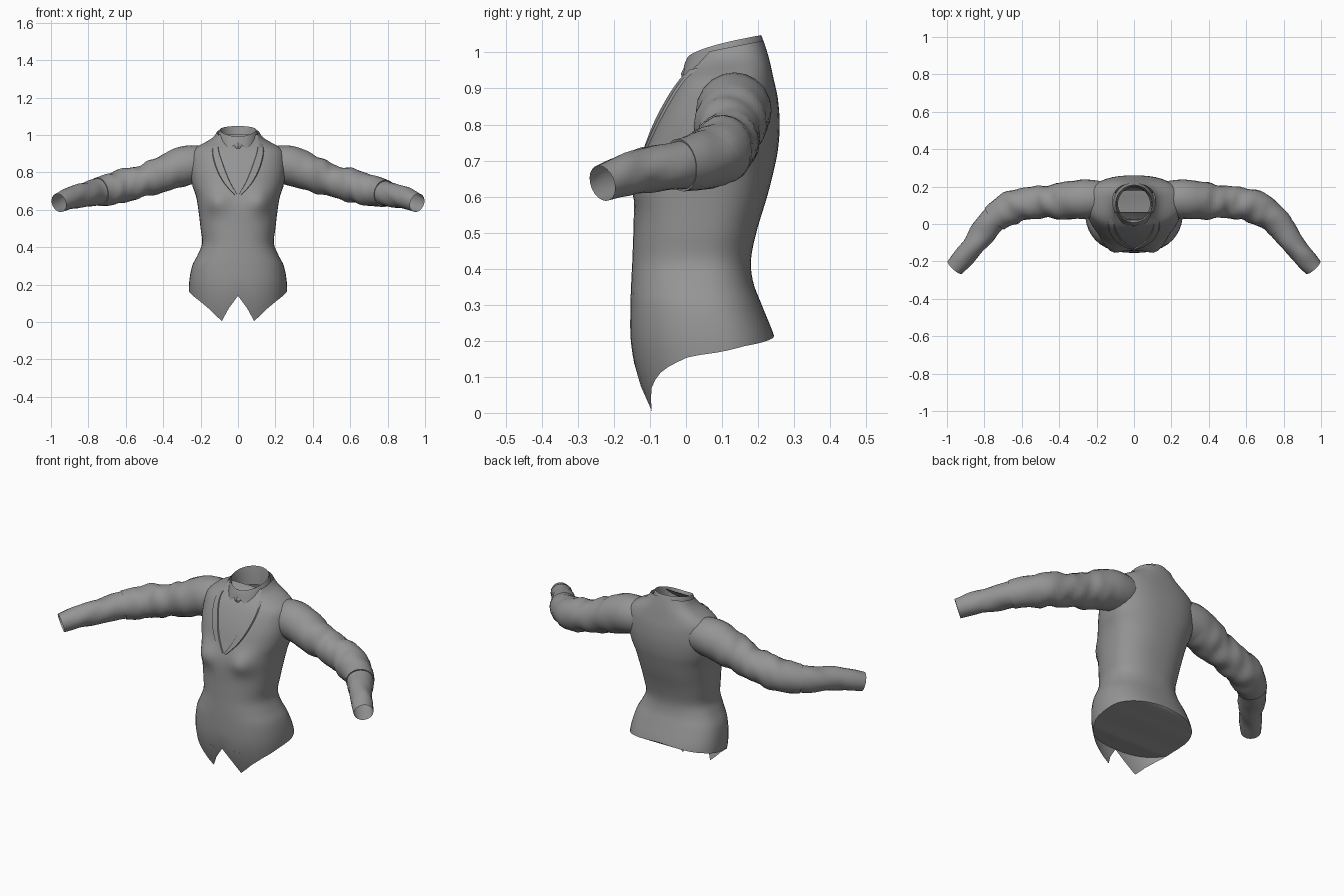
import bpy
from math import sin, cos, pi, asin, exp, copysign, sqrt
from mathutils import Vector

if "Cube" in bpy.data.objects:
    bpy.data.objects.remove(bpy.data.objects["Cube"])

GREY = (0.3, 0.3, 0.3, 1)
cloth = bpy.data.materials.new("grey cloth")
cloth.use_nodes = True
cloth.diffuse_color = GREY
cloth.node_tree.nodes["Principled BSDF"].inputs["Base Color"].default_value = GREY


def sample(table, v):
    """Smooth interpolation of table rows (key, a, b, ...) at key v."""
    v = min(max(v, table[0][0]), table[-1][0])
    i = max(k for k in range(len(table) - 1) if table[k][0] <= v)
    p, q = table[i], table[i + 1]
    o, r = table[max(i - 1, 0)], table[min(i + 2, len(table) - 1)]
    h = q[0] - p[0]
    t = (v - p[0]) / h
    out = []
    for a, b, c, d in zip(o[1:], p[1:], q[1:], r[1:]):
        m0 = (c - a) / (q[0] - o[0]) * h
        m1 = (d - b) / (r[0] - p[0]) * h
        out.append(b + m0 * t + (3 * (c - b) - 2 * m0 - m1) * t * t
                   + (2 * (b - c) + m0 + m1) * t ** 3)
    return out


def loft(name, rows, closed=False, angle=0.7):
    """Skin a list of equal rows of points."""
    n = len(rows[0])
    faces = []
    for i in range(len(rows) - 1):
        for j in range(n if closed else n - 1):
            k = (j + 1) % n
            faces.append((i * n + j, i * n + k, (i + 1) * n + k, (i + 1) * n + j))
    mesh = bpy.data.meshes.new(name)
    mesh.from_pydata([p for row in rows for p in row], [], faces)
    mesh.materials.append(cloth)
    obj = bpy.data.objects.new(name, mesh)
    bpy.context.collection.objects.link(obj)
    bpy.ops.object.select_all(action="DESELECT")
    obj.select_set(True)
    bpy.context.view_layer.objects.active = obj
    bpy.ops.object.mode_set(mode="EDIT")
    bpy.ops.mesh.select_all(action="SELECT")
    bpy.ops.mesh.remove_doubles(threshold=0.0005)
    bpy.ops.object.mode_set(mode="OBJECT")
    bpy.ops.object.shade_smooth_by_angle(angle=angle)


# Body outline: height, half width, front y, back y
BODY = [(0, .25, -.1, .26), (.1, .258, -.135, .26), (.2, .262, -.153, .248),
        (.3, .245, -.154, .21), (.36, .215, -.152, .187), (.42, .192, -.149, .18),
        (.5, .2, -.146, .195), (.6, .212, -.142, .225), (.67, .224, -.13, .243),
        (.73, .244, -.112, .255), (.8, .256, -.088, .26), (.87, .256, -.055, .255),
        (.915, .245, -.028, .246), (.945, .205, -.008, .238), (.965, .16, .0, .232),
        (.985, .13, .003, .225), (1.01, .113, .006, .215)]
# Front opening half width by height
OPENING = [(.675, 0), (.75, .043), (.85, .082), (.93, .105), (1.01, .103)]
# Hem height by angle from the front
HEM = [(0, .14), (.285, .005), (.6, .075), (.9, .118), (1.3, .155), (2, .185), (pi, .215)]
POWER = .84


def body_point(z, phi, inset=0):
    """Point on the body; phi runs 0 at the front to pi at the back, signed by side."""
    w, front, back = sample(BODY, z)
    a = abs(phi)
    s = max(sin(a), 0) ** POWER
    c = copysign(abs(cos(a)) ** POWER, cos(a))
    x = copysign(w * s, phi) * (1 - inset * 2)
    mid = front + (back - front) * .57
    y = mid - c * (mid - front if c > 0 else back - mid)
    if c > 0:
        y -= .038 * c ** .5 * exp(-((abs(x) - .12) / .06) ** 2 - ((z - .645) / .06) ** 2)
        y += inset
    lift = max(0, (z - .93) / .08) * .2 * (y - .1)
    return (x, y, z + lift)


def edge_angle(z, extra=0):
    """Angle of the front opening's edge at height z, moved outward by extra."""
    half = 0 if z <= OPENING[0][0] else sample(OPENING, z)[0]
    return asin(min(.98, (half + extra) / sample(BODY, z)[0]) ** (1 / POWER))


def hem_height(phi):
    k = next(k for k in range(len(HEM) - 1) if phi <= HEM[k + 1][0] + 1e-6)
    f = (phi - HEM[k][0]) / (HEM[k + 1][0] - HEM[k][0])
    return HEM[k][1] + f * (HEM[k + 1][1] - HEM[k][1])


# Jacket body with cutaway hem and V opening
COLS = 22
rows = []
for i in range(8 + 43):
    row = []
    for side in (-1, 1):
        half = []
        for j in range(COLS + 1):
            if i < 8:
                phi = pi * j / COLS
                hem = hem_height(phi)
                z = hem + (.3 - hem) * i / 8
            else:
                z = .3 + .71 * (i - 8) / 42
                start = edge_angle(z)
                phi = start + (pi - start) * j / COLS
            half.append(body_point(z, side * phi))
        row += half[::side]
    rows.append(row)
loft("jacket_body", rows)

# Lining that closes the body just above the hem
rows = []
for j in range(1, COLS + 1):
    phi = pi * j / COLS
    z = max(hem_height(phi), .14)
    rows.append([body_point(z, side * phi) for side in (1, -1)])
loft("hem_lining", rows)

# Lapels: raised bands beside the opening
for side, label in ((1, "left"), (-1, "right")):
    band = []
    for i in range(18):
        z = .68 + .28 * i / 17
        width = .045 * sin(pi * (i + 1) / 20) ** .6
        row = []
        for f in (0, .05, .9, 1):
            x, y, h = body_point(z, side * edge_angle(z, width * f))
            row.append((x, y - (.007 if 0 < f < 1 else 0), h))
        band.append(row[::side])
    loft(label + "_lapel", band)

# Shirt front behind the opening
rows = []
for i in range(16):
    z = .64 + .33 * i / 15
    span = edge_angle(z, .02)
    rows.append([body_point(z, span * j / 6, .022) for j in range(-6, 7)])
loft("shirt_front", rows)


# Shirt collar: inner stand, rolled top and falling leaf with front points
def collar_row(grow, drop, point):
    row = []
    for j in range(-20, 21):
        a = pi * j / 20
        b = abs(a)
        # angle zero is the back, plus and minus pi meet at the front
        y = .108 + (.1 + grow) * cos(a)
        t = max(0, (y + .005) / .22)
        tip = point * exp(-((b - 2.58) / .26) ** 2)
        row.append(((.098 + grow) * sin(a), y - tip * .45,
                    .972 + .077 * min(1, sqrt(t)) - drop * (1 - .8 * (b / pi) ** 6) - tip))
    return row


loft("shirt_collar", [collar_row(-.012, .1, 0), collar_row(-.006, .03, 0), collar_row(0, 0, 0),
                      collar_row(.004, .008, 0), collar_row(.01, .035, .02),
                      collar_row(.014, .055, .04)], angle=.9)

# Tie: tapered knot and a blade that follows the shirt
TIE = [(.685, .01), (.72, .026), (.78, .024), (.86, .018), (.925, .011), (.932, .015), (.968, .024)]
rows = []
for i in range(22):
    z = .685 + .0135 * i
    half = sample(TIE, z)[0]
    y = body_point(z, 0, .022)[1]
    bulge = .026 if z > .928 else .014
    rows.append([(half * f, y - bulge * d, z) for f, d in
                 ((-1, -.3), (-1, .7), (0, 1), (1, .7), (1, -.3))])
loft("tie", rows, angle=.5)

# Arm path: x, y, z, radius
ARM = [(.1, .135, .86, .075), (.2, .135, .845, .098), (.28, .132, .836, .105),
       (.4, .122, .792, .096), (.5, .117, .756, .085), (.6, .105, .732, .088),
       (.68, .075, .71, .086), (.75, .025, .695, .077), (.8, -.035, .684, .072),
       (.87, -.13, .67, .062), (.91, -.178, .657, .058), (.958, -.232, .637, .051)]


def tube_ring(x, side, shrink=0, fold=0):
    """Cross-section of the arm at x, with soft cloth folds."""
    y, z, r = sample(ARM, x)
    ahead, behind = min(x + .01, .958), x - .01
    y2, z2, _ = sample(ARM, ahead)
    y1, z1, _ = sample(ARM, behind)
    along = Vector((ahead - behind, y2 - y1, z2 - z1)).normalized()
    across = along.cross(Vector((0, 0, 1))).normalized()
    up = across.cross(along)
    ring = []
    for j in range(20):
        a = 2 * pi * j / 20
        rr = r - shrink + fold * (sin(x * 45 + 3 * cos(a)) + .6 * sin(x * 80 + 4 * sin(a) + side))
        p = Vector((x, y, z)) + across * (rr * cos(a)) + up * (rr * sin(a))
        ring.append((p.x * side, p.y, p.z))
    return ring[::side]


# Jacket sleeves and shirt cuffs
for side, label, end in ((1, "left", .785), (-1, "right", .745)):
    rings = [tube_ring(.11 + (end - .11) * i / 38, side, 0,
                       .0038 * min(1, max(0, i - 9) / 8) * min(1, (38 - i) / 5)) for i in range(39)]
    rings.append(tube_ring(end - .002, side, .014))
    loft(label + "_jacket_sleeve", rings[::-1], True)
    start = end - .03
    rings = [tube_ring(start + (.958 - start) * i / 16, side, .006 * (1 - i / 16),
                       .003 * sin(pi * i / 16)) for i in range(17)]
    loft(label + "_shirt_sleeve", rings[::-1], True)
